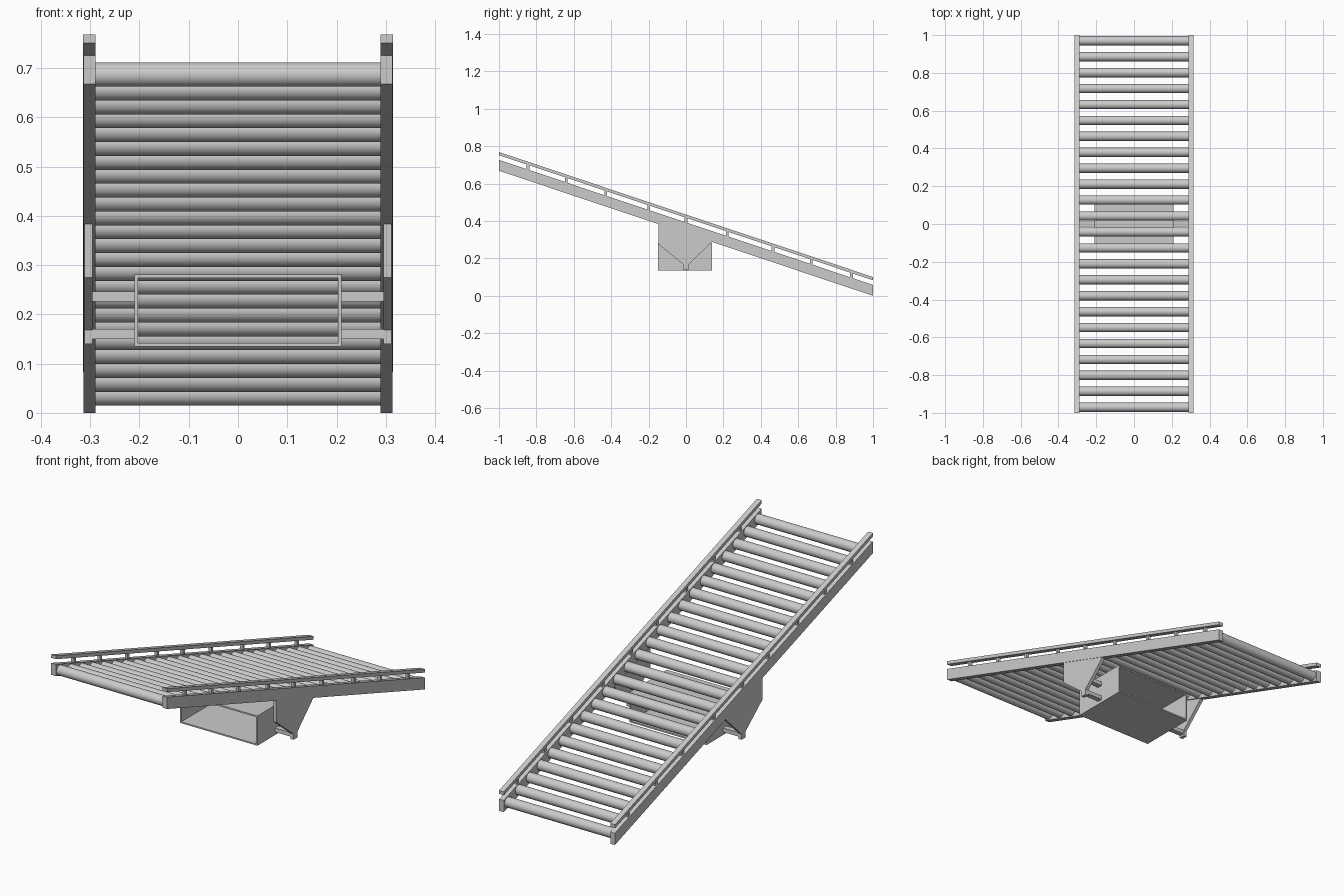
import bpy, bmesh, math

if "Cube" in bpy.data.objects:
    bpy.data.objects.remove(bpy.data.objects["Cube"])

SLOPE = -0.334          # the bed falls towards +y


def bed(y):
    """Height of the underside of the side beams at y."""
    return 0.334 + SLOPE * y


def finish(name, bm):
    bmesh.ops.recalc_face_normals(bm, faces=bm.faces)
    me = bpy.data.meshes.new(name)
    bm.to_mesh(me)
    bm.free()
    ob = bpy.data.objects.new(name, me)
    bpy.context.collection.objects.link(ob)
    return ob


def prism(bm, x0, x1, profile):
    """Extrude a (y, z) profile from x0 to x1."""
    face = bm.faces.new([bm.verts.new((x0, y, z)) for y, z in profile])
    ext = bmesh.ops.extrude_face_region(bm, geom=[face])
    verts = [v for v in ext["geom"] if isinstance(v, bmesh.types.BMVert)]
    bmesh.ops.translate(bm, vec=(x1 - x0, 0, 0), verts=verts)


def sloped(bm, x0, x1, y0, y1, low, high):
    """Bar with vertical ends that follows the slope of the bed."""
    prism(bm, x0, x1, [(y0, bed(y0) + low), (y1, bed(y1) + low),
                       (y1, bed(y1) + high), (y0, bed(y0) + high)])


def rect(y0, y1, z0, z1):
    return [(y0, z0), (y1, z0), (y1, z1), (y0, z1)]


def mirrored(ob):
    mod = ob.modifiers.new("Mirror", "MIRROR")
    mod.use_axis[0] = True
    return ob


# Side beams
bm = bmesh.new()
sloped(bm, 0.289, 0.314, -1, 1, 0, 0.058)
mirrored(finish("side_beam", bm))

# Guard rails above the beams
bm = bmesh.new()
sloped(bm, 0.289, 0.315, -1, 1, 0.083, 0.100)
mirrored(finish("guard_rail", bm))

# Short posts carrying the guard rails
bm = bmesh.new()
for y in (-0.845, -0.64, -0.43, -0.20, 0.0, 0.22, 0.465, 0.67, 0.885):
    sloped(bm, 0.294, 0.309, y - 0.007, y + 0.007, 0.056, 0.085)
mirrored(finish("guard_post", bm))

# Rollers
for i in range(24):
    y = -0.97 + i * 1.94 / 23
    bpy.ops.mesh.primitive_cylinder_add(
        vertices=32, radius=0.0245, depth=0.58,
        location=(0, y, bed(y) + 0.029), rotation=(0, math.pi / 2, 0))
    ob = bpy.context.object
    ob.name = f"roller_{i + 1}"
    bpy.ops.object.shade_smooth_by_angle()

# Tapered hanger plates below the beams
bm = bmesh.new()
prism(bm, 0.295, 0.312, [
    (-0.147, bed(-0.147) + 0.01), (-0.147, 0.275), (-0.015, 0.168),
    (-0.015, 0.14), (0.015, 0.14), (0.015, 0.168),
    (0.137, 0.285), (0.137, bed(0.137) + 0.01)])
mirrored(finish("hanger_plate", bm))

# Cross bars joining the plates to the housing
bm = bmesh.new()
prism(bm, 0.208, 0.297, rect(-0.013, 0.013, 0.226, 0.246))
prism(bm, 0.208, 0.297, rect(-0.013, 0.013, 0.150, 0.170))
mirrored(finish("support_bar", bm))

# Housing, a rectangular tube open at front and back
bm = bmesh.new()
loop = [(-0.21, 0.135), (0.21, 0.135), (0.21, 0.281), (-0.21, 0.281)]
hole = [(-0.203, 0.142), (0.203, 0.142), (0.203, 0.274), (-0.203, 0.274)]
rings = [[bm.verts.new((x, y, z)) for x, z in pts]
         for pts, y in ((loop, -0.15), (loop, 0.14), (hole, 0.14), (hole, -0.15))]
for r in range(4):
    a, b = rings[r], rings[(r + 1) % 4]
    for k in range(4):
        n = (k + 1) % 4
        bm.faces.new((a[k], a[n], b[n], b[k]))
finish("housing", bm)
